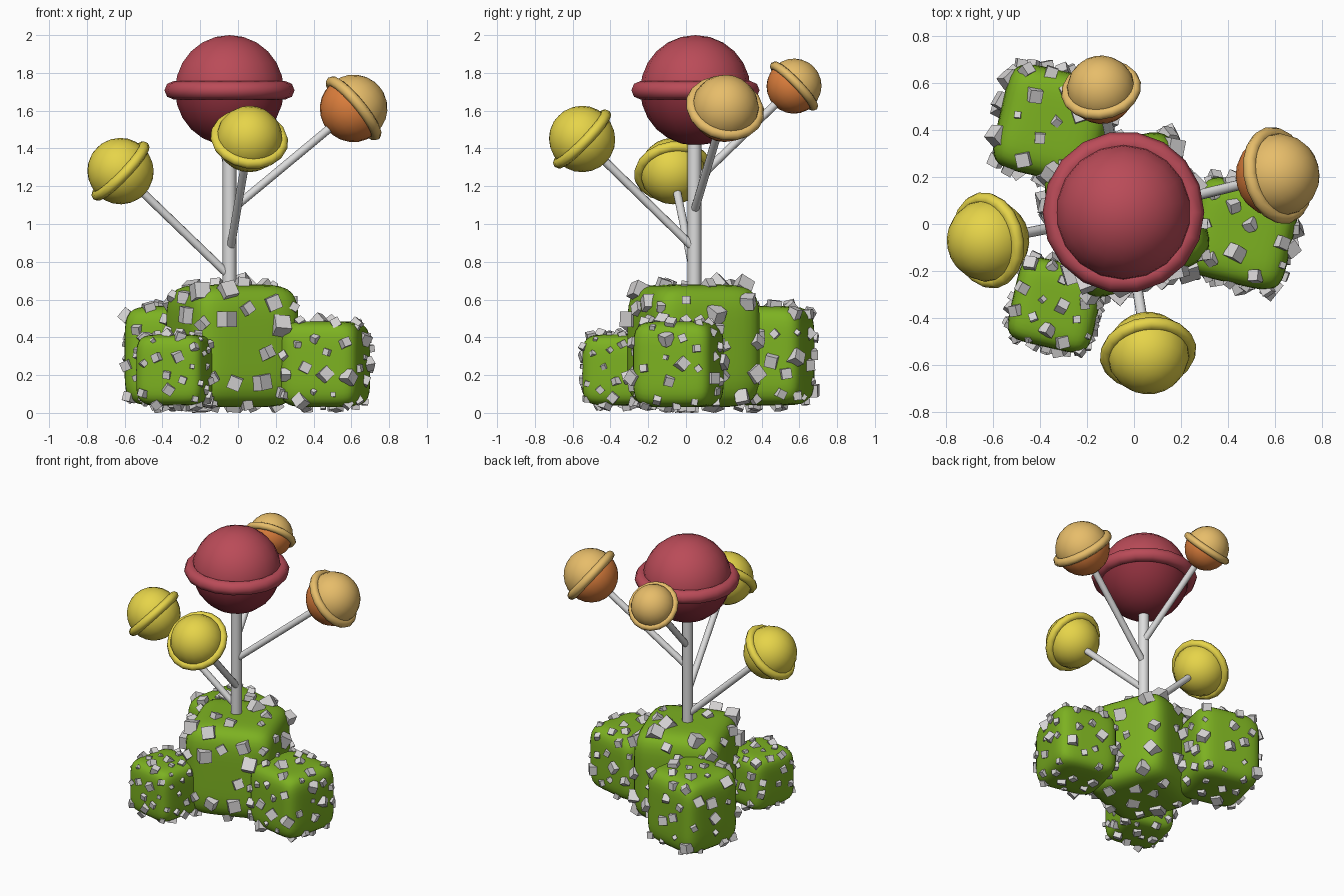
import bpy, bmesh, math, random
from mathutils import Vector, Matrix, Euler

if "Cube" in bpy.data.objects:
    bpy.data.objects.remove(bpy.data.objects["Cube"])

random.seed(4)


def material(name, rgb):
    m = bpy.data.materials.new(name)
    m.diffuse_color = (*[((c / 255 + 0.055) / 1.055) ** 2.4 for c in rgb], 1)
    m.use_nodes = True
    m.node_tree.nodes["Principled BSDF"].inputs["Base Color"].default_value = m.diffuse_color
    return m


GREEN = material("leaf_green", (124, 177, 33))
GREY = material("pale_grey", (217, 215, 215))
STEM = material("stem_grey", (220, 220, 220))
RED = material("red", (186, 75, 88))
DARK_RED = material("dark_red", (142, 48, 61))
YELLOW = material("yellow", (230, 212, 73))
SAND = material("sand", (231, 189, 106))
ORANGE = material("orange", (220, 126, 60))


def finish(bm, name, mats, smooth=None):
    me = bpy.data.meshes.new(name)
    bm.to_mesh(me)
    bm.free()
    ob = bpy.data.objects.new(name, me)
    bpy.context.collection.objects.link(ob)
    for m in mats:
        me.materials.append(m)
    if smooth:
        bpy.ops.object.select_all(action='DESELECT')
        ob.select_set(True)
        bpy.context.view_layer.objects.active = ob
        bpy.ops.object.shade_smooth_by_angle(angle=math.radians(smooth))
    return ob


def rounded(p, n=5.5):
    """Push a point of the unit cube onto a puffy rounded cube."""
    return p / sum(abs(c) ** n for c in p) ** (1 / n)


# name, centre x, centre y, half width, bottom, top, turn in degrees
BLOCKS = [
    ("main_bush", -0.03, 0.04, 0.303, 0.03, 0.68, 20),
    ("right_bush", 0.46, -0.04, 0.217, 0.03, 0.485, -13),
    ("back_left_bush", -0.345, 0.425, 0.231, 0.04, 0.565, -13),
    ("front_left_bush", -0.335, -0.345, 0.184, 0.04, 0.415, -13),
]


def block_matrix(b):
    _, x, y, h, z0, z1, turn = b
    return (Matrix.Translation((x, y, (z0 + z1) / 2))
            @ Matrix.Rotation(math.radians(turn), 4, 'Z')
            @ Matrix.Diagonal((h, h, (z1 - z0) / 2, 1)))


def inside_other(p, b):
    for o in BLOCKS:
        if o is not b:
            q = block_matrix(o).inverted() @ p
            if sum(abs(c) ** 5.5 for c in q) < 0.9:
                return True
    return False


for b in BLOCKS:
    # puffy bush block
    mat = block_matrix(b)
    bm = bmesh.new()
    bmesh.ops.create_cube(bm, size=2)
    bmesh.ops.subdivide_edges(bm, edges=bm.edges[:], cuts=13, use_grid_fill=True)
    for v in bm.verts:
        v.co = mat @ rounded(v.co)
    finish(bm, b[0], [GREEN], 60)

    # small crooked cubes spread over its surface
    bm = bmesh.new()
    spots = []
    for _ in range(2500):
        if len(spots) >= 62:
            break
        p = Vector([random.uniform(-1, 1) for _ in range(3)])
        axis = random.randrange(3)
        p[axis] = random.choice((-1, 1))
        p = rounded(p)
        if any((p - s).length < 0.4 for s in spots):
            continue
        spots.append(p)
        w = mat @ p
        if inside_other(w, b):
            continue
        size = b[3] * random.uniform(0.11, 0.29)
        rot = Euler([random.uniform(0, 6.28) for _ in range(3)]).to_matrix().to_4x4()
        verts = bmesh.ops.create_cube(bm, size=size, matrix=Matrix.Translation(w) @ rot)["verts"]
        low = min(v.co.z for v in verts)
        if low < 0:
            bmesh.ops.translate(bm, verts=verts, vec=(0, 0, -low))
    finish(bm, b[0] + "_cubes", [GREY])


def stalk(name, a, c, r):
    a, c = Vector(a), Vector(c)
    bm = bmesh.new()
    m = Matrix.Translation((a + c) / 2) @ (c - a).to_track_quat('Z', 'Y').to_matrix().to_4x4()
    bmesh.ops.create_cone(bm, cap_ends=True, segments=12, radius1=r, radius2=r,
                          depth=(c - a).length, matrix=m)
    finish(bm, name, [STEM], 40)


def ball(name, base, centre, r, outer, inner):
    """Ball with a raised band, its axis along the stalk."""
    base, centre = Vector(base), Vector(centre)
    m = Matrix.Translation(centre) @ (centre - base).to_track_quat('Z', 'Y').to_matrix().to_4x4()
    bm = bmesh.new()
    bmesh.ops.create_uvsphere(bm, u_segments=18, v_segments=12, radius=r)
    for f in bm.faces:
        f.material_index = 1 if f.calc_center_median().z < 0 else 0
    # band around the equator
    n, k = 18, 8
    rings = []
    for i in range(n):
        t = 2 * math.pi * i / n
        ring = []
        for j in range(k):
            u = 2 * math.pi * j / k
            d = r * (1.015 + 0.165 * math.cos(u))
            ring.append(bm.verts.new((d * math.cos(t), d * math.sin(t), r * 0.165 * math.sin(u))))
        rings.append(ring)
    for i in range(n):
        for j in range(k):
            a, c = rings[i], rings[(i + 1) % n]
            bm.faces.new((a[j], c[j], c[(j + 1) % k], a[(j + 1) % k]))
    bm.transform(m)
    finish(bm, name, [outer, inner], 60)


# central stalk and big ball
stalk("main_stalk", (-0.045, 0.045, 0.6), (-0.045, 0.045, 1.5), 0.036)
ball("top_ball", (-0.045, 0.05, 0.6), (-0.045, 0.05, 1.708), 0.292, RED, DARK_RED)

# side stalks, each with a smaller ball
for name, z, centre, r, outer, inner in [
    ("left", 0.72, (-0.622, -0.07, 1.28), 0.176, YELLOW, YELLOW),
    ("front", 0.87, (0.06, -0.55, 1.45), 0.176, YELLOW, YELLOW),
    ("right", 1.07, (0.612, 0.207, 1.612), 0.179, SAND, ORANGE),
    ("back", 1.22, (-0.14, 0.572, 1.73), 0.146, SAND, ORANGE),
]:
    base = (-0.04, 0.045, z)
    stalk(name + "_stalk", base, centre, 0.022)
    ball(name + "_ball", base, centre, r, outer, inner)
